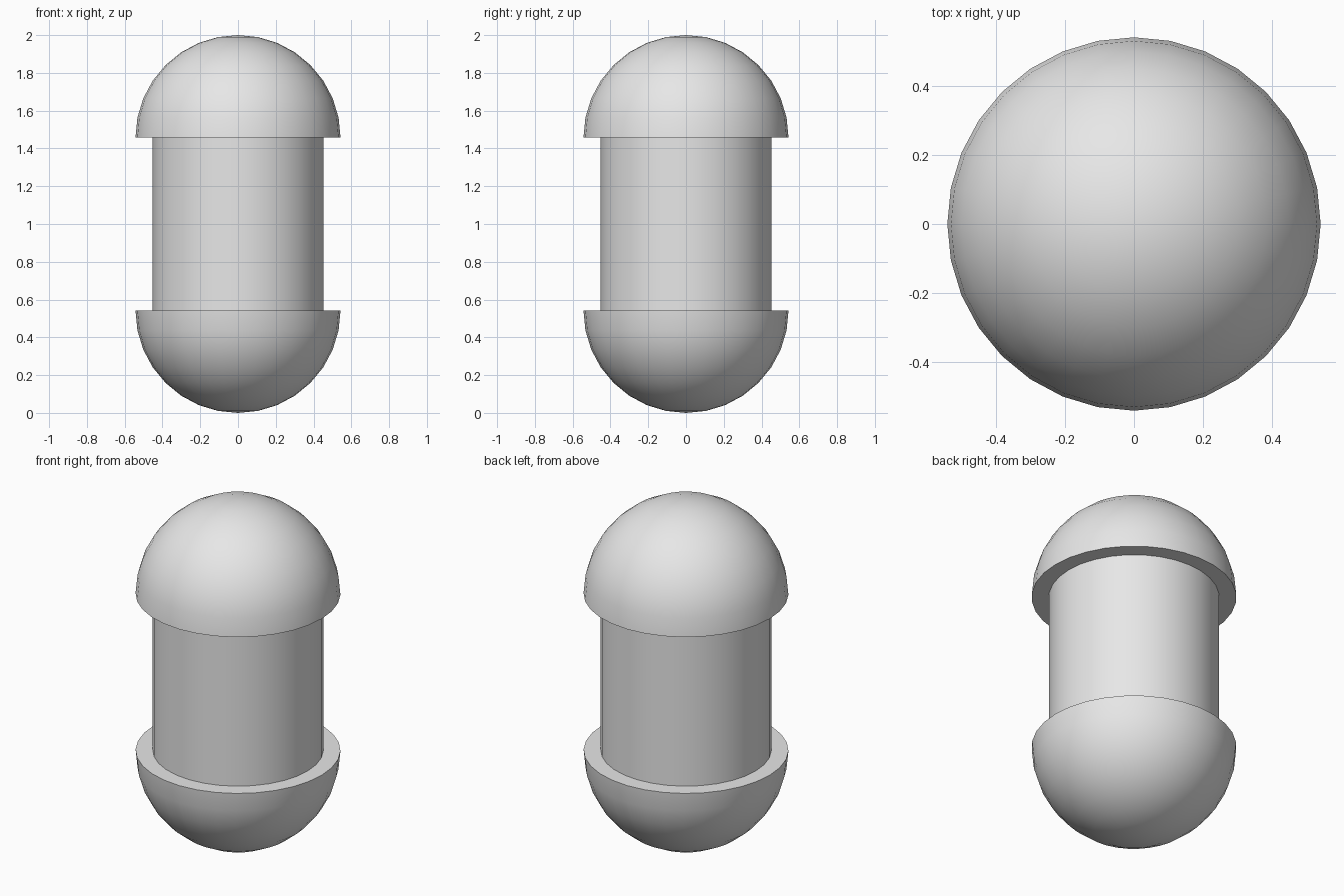
import bpy
import bmesh
import math
from mathutils import Matrix

cube = bpy.data.objects.get("Cube")
if cube:
    bpy.data.objects.remove(cube, do_unlink=True)

SIDES = 32
DOME_RADIUS = 0.543
CORE_RADIUS = 0.452
HEIGHT = 2.0

grey = bpy.data.materials.new("light grey")
grey.use_nodes = True
grey.diffuse_color = (0.8, 0.8, 0.8, 1)
grey.node_tree.nodes["Principled BSDF"].inputs["Base Color"].default_value = grey.diffuse_color


def add_part(name, bm):
    """Turn a bmesh into a smooth object with sharp rims."""
    bmesh.ops.recalc_face_normals(bm, faces=bm.faces)
    mesh = bpy.data.meshes.new(name)
    bm.to_mesh(mesh)
    bm.free()
    mesh.materials.append(grey)
    obj = bpy.data.objects.new(name, mesh)
    bpy.context.collection.objects.link(obj)
    bpy.ops.object.select_all(action='DESELECT')
    obj.select_set(True)
    bpy.context.view_layer.objects.active = obj
    bpy.ops.object.shade_smooth_by_angle(angle=math.radians(30))


def add_dome(name, base_z, up):
    """Half a sphere, closed flat at its rim."""
    bm = bmesh.new()
    bmesh.ops.create_uvsphere(bm, u_segments=SIDES, v_segments=16, radius=DOME_RADIUS)
    bmesh.ops.bisect_plane(bm, geom=bm.verts[:] + bm.edges[:] + bm.faces[:], dist=0.0001,
                           plane_co=(0, 0, 0), plane_no=(0, 0, up), clear_inner=True)
    bmesh.ops.holes_fill(bm, edges=[e for e in bm.edges if e.is_boundary], sides=0)
    bmesh.ops.translate(bm, vec=(0, 0, base_z), verts=bm.verts)
    add_part(name, bm)


# Domed ends
add_dome("top_dome", HEIGHT - DOME_RADIUS, 1)
add_dome("bottom_dome", DOME_RADIUS, -1)

# Narrower cylinder between the domes
core = bmesh.new()
bmesh.ops.create_cone(core, cap_ends=True, segments=SIDES, radius1=CORE_RADIUS,
                      radius2=CORE_RADIUS, depth=HEIGHT - 2 * DOME_RADIUS + 0.02,
                      matrix=Matrix.Translation((0, 0, HEIGHT / 2)))
add_part("core_cylinder", core)
